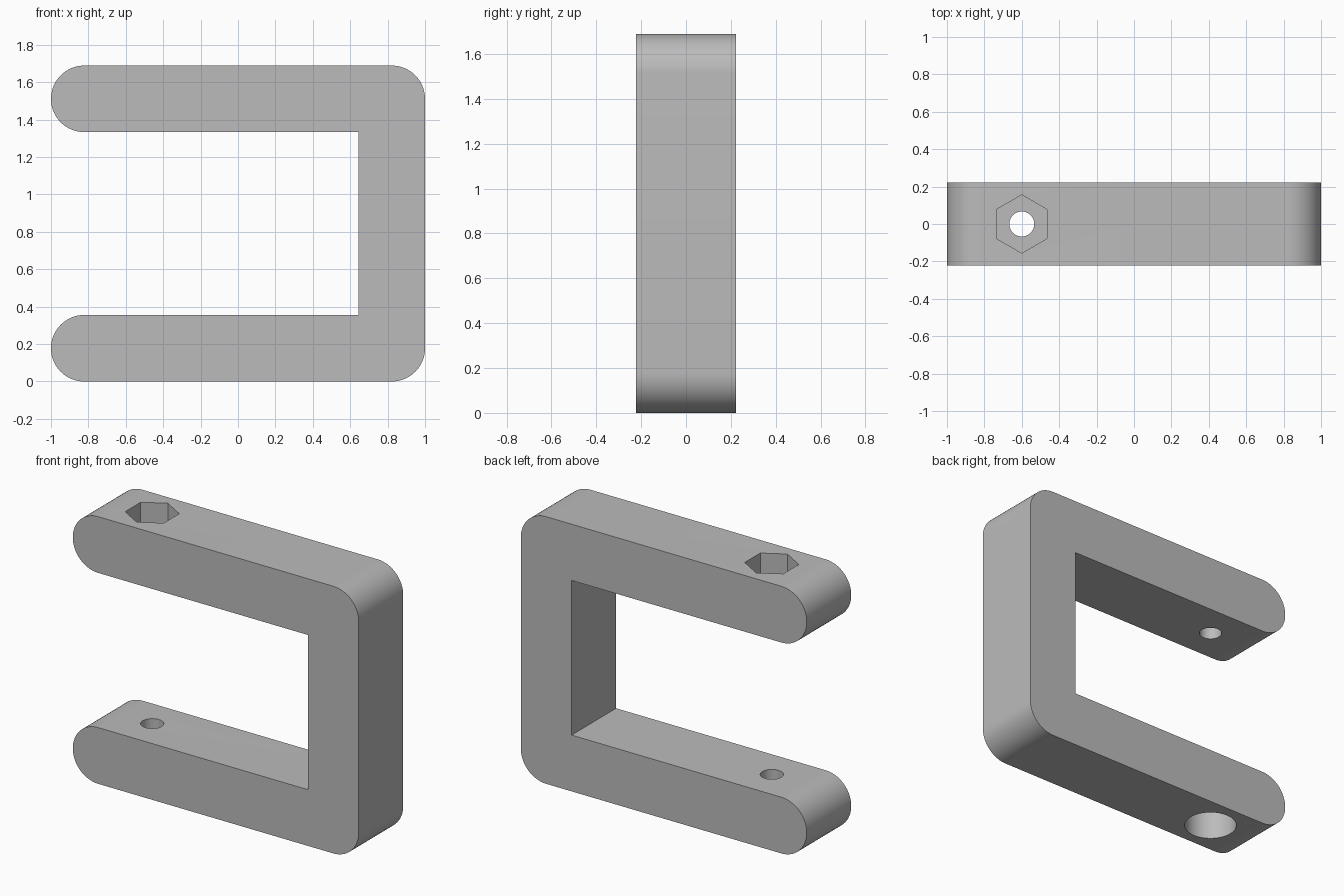
import bpy, bmesh
from math import pi, cos, sin, radians

cube = bpy.data.objects.get("Cube")
if cube:
    bpy.data.objects.remove(cube, do_unlink=True)

UNIT = 2 / 45                      # bracket is 45 units long
LENGTH, HEIGHT, DEPTH = 2.0, 38 * UNIT, 10 * UNIT
ARM = 8 * UNIT                     # thickness of arms and spine
R = ARM / 2                        # outer rounding
HOLE_X = -1 + 9 * UNIT
POCKET = 4 * UNIT                  # depth of nut and bolt head recesses

grey = bpy.data.materials.new("plain grey")
grey.use_nodes = True
grey.diffuse_color = (0.5, 0.5, 0.5, 1)
grey.node_tree.nodes["Principled BSDF"].inputs["Base Color"].default_value = (0.5, 0.5, 0.5, 1)


def arc(cx, cz, start, end, steps=16):
    """Points on a rounded corner, angles in degrees."""
    angles = [radians(start + (end - start) * i / steps) for i in range(steps + 1)]
    return [(cx + R * cos(a), cz + R * sin(a)) for a in angles]


def make_object(name, bm):
    bmesh.ops.recalc_face_normals(bm, faces=bm.faces)
    mesh = bpy.data.meshes.new(name)
    bm.to_mesh(mesh)
    bm.free()
    mesh.materials.append(grey)
    obj = bpy.data.objects.new(name, mesh)
    bpy.context.collection.objects.link(obj)
    return obj


def prism(name, radius, z0, z1, sides):
    """Upright prism on the bolt axis with a corner pointing along y."""
    bm = bmesh.new()
    ring = [bm.verts.new((HOLE_X + radius * sin(2 * pi * i / sides),
                          radius * cos(2 * pi * i / sides), z0)) for i in range(sides)]
    base = bm.faces.new(ring)
    top = bmesh.ops.extrude_face_region(bm, geom=[base])["geom"]
    bmesh.ops.translate(bm, vec=(0, 0, z1 - z0),
                        verts=[v for v in top if isinstance(v, bmesh.types.BMVert)])
    return make_object(name, bm)


# C-shaped body: side profile extruded through its depth
inner_x = 1 - ARM
profile = (arc(1 - R, R, -90, 0) + arc(1 - R, HEIGHT - R, 0, 90)
           + arc(-1 + R, HEIGHT - R, 90, 270, 32)
           + [(inner_x, HEIGHT - ARM), (inner_x, ARM)]
           + arc(-1 + R, R, 90, 270, 32))
bm = bmesh.new()
front = bm.faces.new([bm.verts.new((x, -DEPTH / 2, z)) for x, z in profile])
back = bmesh.ops.extrude_face_region(bm, geom=[front])["geom"]
bmesh.ops.translate(bm, vec=(0, DEPTH, 0),
                    verts=[v for v in back if isinstance(v, bmesh.types.BMVert)])
body = make_object("clamp_body", bm)

# Bolt hole, hexagonal nut recess on top, round bolt head recess underneath
cutters = [
    prism("bolt_hole_cutter", 1.5 * UNIT, -0.1, HEIGHT + 0.1, 48),
    prism("nut_recess_cutter", 3.5 * UNIT, HEIGHT - POCKET, HEIGHT + 0.1, 6),
    prism("bolt_head_cutter", 3.5 * UNIT, -0.1, POCKET, 48),
]
bpy.ops.object.select_all(action="DESELECT")
bpy.context.view_layer.objects.active = body
body.select_set(True)
for cutter in cutters:
    cutter.hide_render = True
    cut = body.modifiers.new(cutter.name, "BOOLEAN")
    cut.operation = "DIFFERENCE"
    cut.solver = "EXACT"
    cut.object = cutter
    bpy.ops.object.modifier_apply(modifier=cut.name)
    bpy.data.objects.remove(cutter, do_unlink=True)

bpy.ops.object.shade_smooth_by_angle(angle=radians(30))
